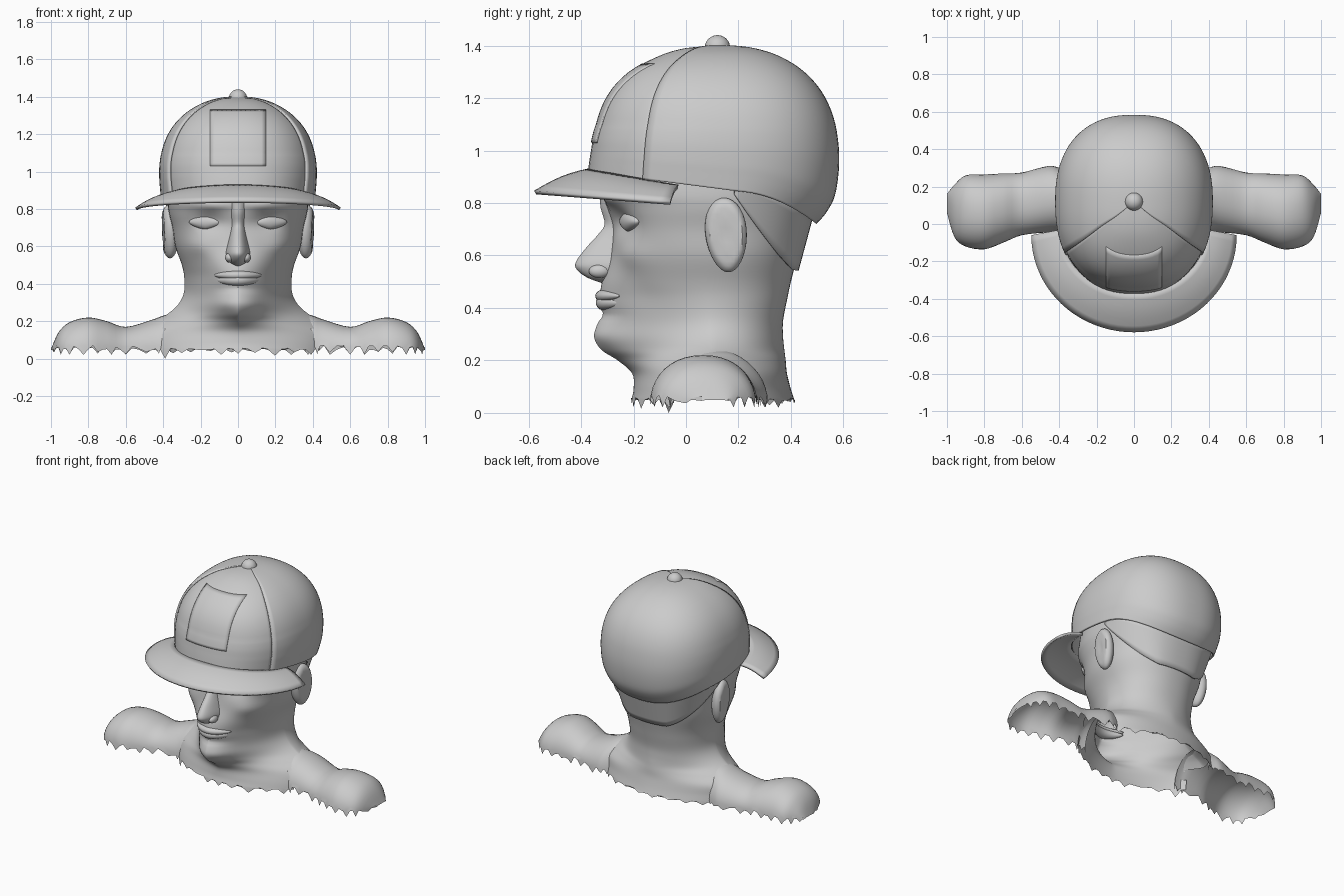
import bpy, bmesh, math, random
from mathutils import Vector

if "Cube" in bpy.data.objects:
    bpy.data.objects.remove(bpy.data.objects["Cube"])

random.seed(4)
grey = bpy.data.materials.new("plain grey")
grey.diffuse_color = (0.6, 0.6, 0.6, 1)
grey.use_nodes = True
grey.node_tree.nodes["Principled BSDF"].inputs["Base Color"].default_value = grey.diffuse_color


def finish(name, bm, thickness=0):
    bmesh.ops.recalc_face_normals(bm, faces=bm.faces)
    me = bpy.data.meshes.new(name)
    bm.to_mesh(me)
    bm.free()
    me.materials.append(grey)
    ob = bpy.data.objects.new(name, me)
    bpy.context.collection.objects.link(ob)
    if thickness:
        mod = ob.modifiers.new("thickness", 'SOLIDIFY')
        mod.thickness = thickness
        mod.offset = 0
    bpy.context.view_layer.objects.active = ob
    ob.select_set(True)
    bpy.ops.object.shade_smooth_by_angle(angle=math.radians(40))
    ob.select_set(False)
    return ob


def loft(name, rings, closed=False, thickness=0, drop=None):
    """Skin a list of equal-length point rings; drop(centre) removes faces."""
    bm = bmesh.new()
    vs = [[bm.verts.new(p) for p in ring] for ring in rings]
    n = len(vs[0])
    for a, b in zip(vs, vs[1:]):
        for i in range(n if closed else n - 1):
            j = (i + 1) % n
            bm.faces.new((a[i], a[j], b[j], b[i]))
    if drop:
        bad = [f for f in bm.faces if drop(f.calc_center_median())]
        bmesh.ops.delete(bm, geom=bad, context='FACES')
    return finish(name, bm, thickness)


def ellipsoid(name, centre, scale, shape=None):
    bm = bmesh.new()
    bmesh.ops.create_uvsphere(bm, u_segments=28, v_segments=16, radius=1)
    for v in bm.verts:
        p = shape(v.co.copy()) if shape else v.co
        v.co = Vector(centre) + Vector([a * b for a, b in zip(p, scale)])
    return finish(name, bm)


def smooth_rows(rows, n=5):
    """Fill in rows between the key rows with a Catmull-Rom spline."""
    out = []
    for i in range(len(rows) - 1):
        quad = [rows[max(0, min(len(rows) - 1, i + k))] for k in (-1, 0, 1, 2)]
        for s in range(n):
            t = s / n
            out.append([b + .5 * t * (c - a + t * (2*a - 5*b + 4*c - d + t * (3*(b - c) + d - a)))
                        for a, b, c, d in zip(*quad)])
    return out + [list(rows[-1])]


def power(v, n):
    return math.copysign(abs(v) ** (2 / n), v)


def span(a, b, n):
    return [a + (b - a) * i / n for i in range(n + 1)]


# Head and neck: rows of height, half width, front y, back y, front and back roundness
HEAD = [(1.0, .36, -.28, .46, 2.3, 2.2), (.85, .375, -.31, .47, 2.3, 2.2), (.78, .37, -.30, .46, 2.2, 2.2),
        (.7, .35, -.28, .45, 2.2, 2.2), (.6, .335, -.29, .425, 2.0, 2.2), (.5, .30, -.32, .40, 1.8, 2.2),
        (.43, .287, -.33, .385, 1.6, 2.2), (.35, .29, -.335, .37, 1.4, 2.1), (.29, .32, -.345, .37, 1.25, 1.9),
        (.24, .375, -.32, .375, 1.15, 1.7), (.2, .445, -.26, .38, 1.2, 1.7), (.15, .495, -.205, .385, 1.45, 1.9),
        (.09, .5, -.2, .4, 1.65, 1.9), (.045, .5, -.21, .415, 1.7, 1.9)]
# Face sculpting: x, z, radius x, radius z, push in y
DENTS = [(.16, .73, .08, .05, .035), (.23, .6, .07, .05, -.025), (.2, .46, .06, .08, .02),
         (0, .375, .1, .022, .018), (.15, .82, .1, .03, -.02), (.07, .29, .06, .05, -.02)]


def head_point(row, a):
    z, w, yf, yb, n, m = row
    c, s = math.cos(a), math.sin(a)
    if s >= 0:
        return [w * power(c, m), .1 + (yb - .1) * power(s, m), z]
    x, y = w * power(c, n), .1 + (.1 - yf) * power(s, n)
    for dx, dz, rx, rz, amount in DENTS:
        y += -s * amount * math.exp(-((abs(x) - dx) / rx) ** 2 - ((z - dz) / rz) ** 2)
    return [x, y, z]


rings = [[head_point(r, a) for a in span(0, 2 * math.pi, 80)[:-1]] for r in smooth_rows(HEAD)]
for i, p in enumerate(rings[-1]):                   # ragged lower edge
    p[2] += random.uniform(-.03, 0) if i % 3 == 0 else random.uniform(0, .015)
min(rings[-1], key=lambda p: p[2])[2] = 0
loft("head_and_neck", rings, True,
     drop=lambda c: c.z < .17 and abs(c.x) > .40 and -.02 < c.y < .27)

# Shoulders: rows of x, top z, front y, back y
SHOULDER = [(.36, .238, -.04, .285), (.4, .23, -.045, .30), (.46, .208, -.045, .31),
            (.6, .17, -.06, .275), (.7, .2, -.1, .27), (.8, .22, -.135, .265),
            (.9, .195, -.12, .26), (.96, .14, -.07, .21), (1.0, .05, .06, .16)]
for side, label in ((-1, "left"), (1, "right")):
    rings = []
    for k, (x, top, yf, yb) in enumerate(smooth_rows(SHOULDER, 4)):
        ring = [[side * x, (yf + yb) / 2 - (yb - yf) / 2 * power(math.cos(a), 2.2),
                 .045 + (top - .045) * power(math.sin(a), 2.0)] for a in span(0, math.pi, 20)]
        for p in (ring[0], ring[-1]):
            p[2] += random.uniform(-.025, -.005) if k % 3 == 0 else random.uniform(0, .025)
        rings.append(ring)
    loft(label + "_shoulder", rings)

    # Ear: flattened, tapering to the lobe, hollowed on the outside
    def ear_shape(p, side=side):
        r = math.hypot(p.y, p.z)
        if p.x * side > 0 and r < .75:
            p.x *= .55 + .4 * r
        p.y = p.y * (.93 + .1 * p.z) - .1 * p.z
        p.x += side * (.12 * p.z + .2 * p.y)
        return p
    ellipsoid(label + "_ear", (side * .368, .153, .678), (.05, .085, .142), ear_shape)

    # Eye: almond shape wrapping round the face
    def eye_shape(p, side=side):
        p.z *= 1 - .35 * abs(p.x)
        p.y += side * .9 * p.x
        return p
    ellipsoid(label + "_eye", (side * .175, -.214, .73), (.087, .03, .04), eye_shape)
    ellipsoid(label + "_nostril", (side * .045, -.33, .54), (.024, .04, .026))

# Nose: rows of height, half width, front y
NOSE = [(.84, .06, -.33), (.78, .046, -.325), (.72, .036, -.31), (.68, .036, -.335), (.63, .044, -.38),
        (.575, .054, -.42), (.545, .054, -.415), (.515, .045, -.375), (.495, .02, -.32)]
loft("nose", [[(w * 1.3 * math.cos(a), -.22 + (yf + .22) * math.sin(a) ** 1.3, z)
               for a in span(0, math.pi, 16)] for z, w, yf in smooth_rows(NOSE, 4)])


# Lips wrap round the face
def lip_shape(p):
    p.y += 1.9 * p.x * p.x
    p.z *= 1 - .2 * p.x * p.x
    return p


ellipsoid("upper_lip", (0, -.314, .446), (.128, .032, .024), lip_shape)
ellipsoid("lower_lip", (0, -.31, .42), (.118, .034, .03), lip_shape)

# Cap crown: rows of height, half width, front reach, back reach from the button
CY = .12
CROWN = smooth_rows([(1.397, .001, .001, .001), (1.387, .10, .13, .12), (1.357, .195, .23, .225),
                     (1.3, .285, .335, .32), (1.22, .355, .412, .392), (1.12, .398, .457, .437),
                     (1.0, .413, .477, .457), (.88, .414, .487, .445), (.8, .41, .493, .415),
                     (.72, .405, .498, .372)], 5)


def hem(y):
    """Height of the cap's lower edge."""
    return .845 - .13 * (y - .2) if y < .2 else .845 - 1.2 * (y - .2) ** 2 - .06 * (y - .2)


def crown_point(row, a, grow=0.0):
    z, w, f, b = row
    x = (w + grow) * power(math.cos(a), 2.35)
    y = CY + ((b if math.sin(a) > 0 else f) + grow) * power(math.sin(a), 2.35)
    if z < 1.1:
        z = 1.1 - (1.1 - z) / .38 * (1.1 - hem(y))
    return (x, y, z)


SEAM = math.radians(31)
loft("cap_back_panels", [[crown_point(r, a) for a in span(-SEAM, math.pi + SEAM, 56)]
                         for r in CROWN], thickness=.014)
loft("cap_front_panel", [[crown_point(r, a, -.007 * min(1, i / 4)) for a in
                          span(math.pi + SEAM - .03, 2 * math.pi - SEAM + .03, 28)]
                         for i, r in enumerate(CROWN)], thickness=.006)
ellipsoid("cap_button", (0, CY, 1.393), (.048, .048, .047))


# Square patch laid almost flush on the front panel
def patch_point(x, z):
    h = z if z > 1.1 else 1.1 - (1.1 - z) * .38 / (1.1 - .92)
    hi, lo = next((p, q) for p, q in zip(CROWN, CROWN[1:]) if q[0] <= h <= p[0])
    t = (hi[0] - h) / (hi[0] - lo[0])
    w, f = (hi[k] + t * (lo[k] - hi[k]) - .007 for k in (1, 2))
    return (x, CY - f * (1 - abs(x / w) ** 2.35) ** (1 / 2.35) - .005, z)


loft("front_patch", [[patch_point(x, z) for x in span(-.15, .15, 12)]
                     for z in span(1.03, 1.33, 20)], thickness=.006)

# Brim: curved half ring drooping to the sides
rings = []
for t in span(0, 1, 6):
    ring = []
    for a in span(0, math.pi, 40):
        c, s = math.cos(a), math.sin(a)
        inner = Vector((.385 * c, -.03 - .34 * power(s, 2.1), .862 + .062 * s))
        outer = Vector((.545 * c, -.06 - .515 * s, .80 + .04 * s))
        p = inner.lerp(outer, t)
        p.z += .012 * math.sin(math.pi * t)
        ring.append(p)
    rings.append(ring)
loft("brim", rings, thickness=.016)

# Back band below the crown, slanting down to its deepest point behind the neck
rings = []
for t in span(0, 1, 6):
    ring = []
    for a in span(math.radians(8), math.radians(172), 48):
        x, y, z = crown_point(CROWN[-1], a, -.012)
        low = max(.545, min(z, .82 - 1.05 * (y - .2)))
        k = min(1, (z - low) / .18)
        ring.append((x * (1 - .13 * t * k), y - .055 * t * k, z + .015 + (low - z - .015) * t))
    rings.append(ring)
loft("back_band", rings, thickness=.01)
